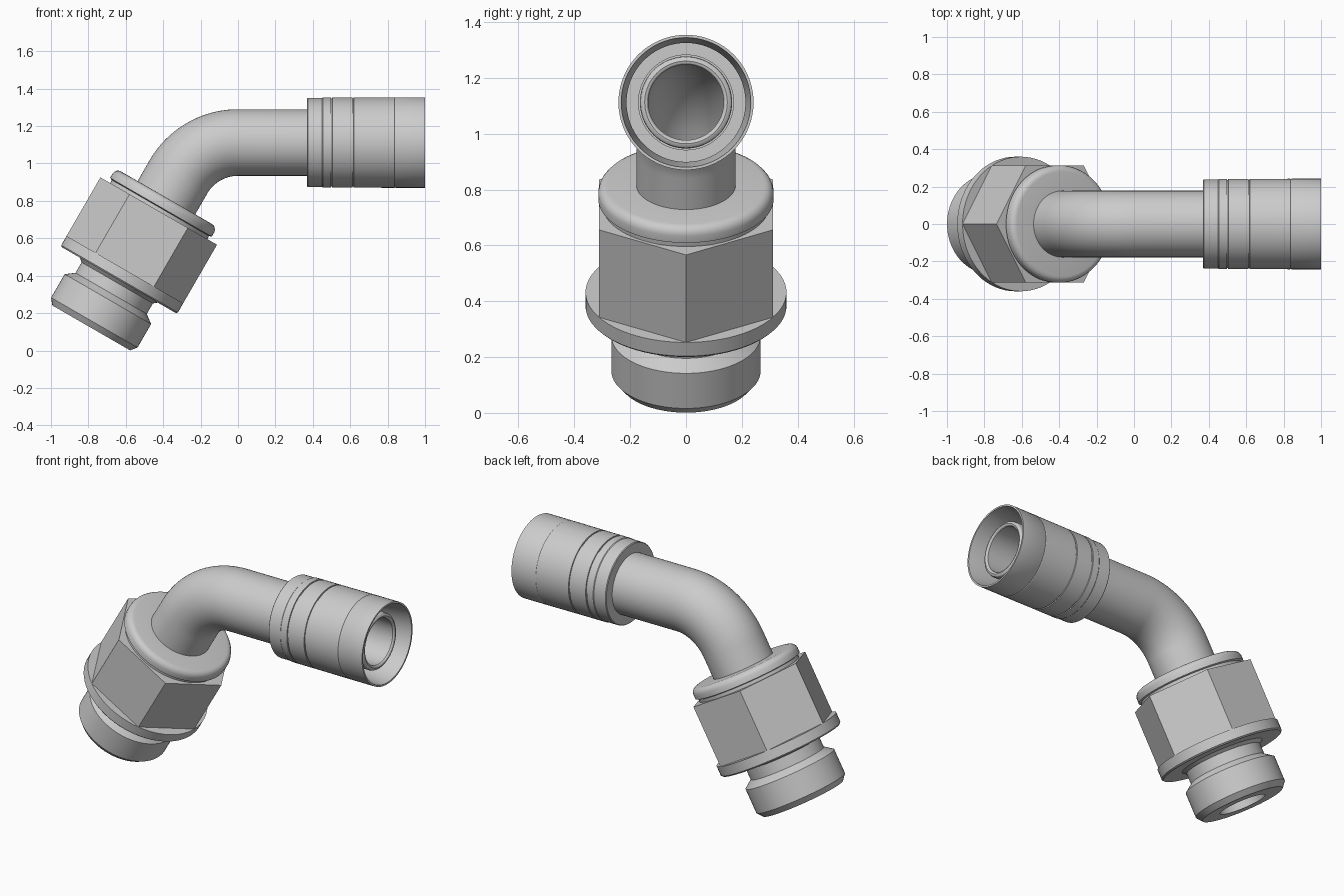
import bpy, bmesh, math
from mathutils import Vector

if "Cube" in bpy.data.objects:
    bpy.data.objects.remove(bpy.data.objects["Cube"])

# Centre line: lower leg tilted 60 degrees, 60 degree bend, then a level leg along +x
BEND_R = 0.368
AXIS_Z = 1.112
T0 = 0.644                                # bend start, measured along the centre line
T1 = T0 + BEND_R * math.pi / 3            # bend end, where x = 0
BORE = 0.135


def frame(t):
    """Centre point and in-plane side vector at distance t along the centre line."""
    a = math.pi / 3 * min(max((T1 - t) / (T1 - T0), 0), 1)
    along = Vector((math.cos(a), 0, math.sin(a)))
    side = Vector((math.sin(a), 0, -math.cos(a)))
    centre = Vector((0, 0, AXIS_Z - BEND_R)) - side * BEND_R
    return centre + along * (min(t - T0, 0) + max(t - T1, 0)), side


def turn(name, profile, sides=72):
    """Closed (distance, radius) profile turned around the centre line."""
    bm = bmesh.new()
    rings = []
    for t, r in profile:
        c, side = frame(t)
        ring = []
        for i in range(sides):
            a = 2 * math.pi * i / sides
            ring.append(bm.verts.new(c + side * r * math.cos(a) + Vector((0, r * math.sin(a), 0))))
        rings.append(ring)
    for k, ring in enumerate(rings):
        nxt = rings[(k + 1) % len(rings)]
        for i in range(sides):
            j = (i + 1) % sides
            bm.faces.new((ring[i], ring[j], nxt[j], nxt[i]))
    bmesh.ops.recalc_face_normals(bm, faces=bm.faces)
    mesh = bpy.data.meshes.new(name)
    bm.to_mesh(mesh)
    bm.free()
    ob = bpy.data.objects.new(name, mesh)
    bpy.context.collection.objects.link(ob)
    bpy.context.view_layer.objects.active = ob
    ob.select_set(True)
    bpy.ops.object.shade_smooth_by_angle(angle=math.radians(28))
    ob.select_set(False)
    return ob


def level(points):
    """Shift (x, radius) points on the level leg to centre line distances."""
    return [(T1 + x, r) for x, r in points]


# Screw-in end, undercut neck, round flange and rounded top collar
turn("threaded_body", [
    (-0.288, BORE), (-0.288, 0.24), (-0.255, 0.267), (-0.11, 0.267),
    (-0.075, 0.22), (-0.01, 0.22), (0.007, 0.24), (0.007, 0.352), (0.015, 0.36),
    (0.0717, 0.36), (0.0717, 0.25), (0.43, 0.25), (0.43, 0.30), (0.452, 0.30),
    (0.457, 0.314), (0.485, 0.314), (0.498, 0.310), (0.508, 0.302),
    (0.514, 0.292), (0.516, 0.28), (0.516, BORE)])

# Hexagon for the wrench
turn("hex_nut", [(0.0717, 0.24), (0.0717, 0.36), (0.4335, 0.36), (0.4335, 0.24)], 6)

# Bent hollow tube
path = [0.516] + [T0 + (T1 - T0) * i / 28 for i in range(29)] + [T1 + 0.37]
turn("bent_tube", [(t, 0.178) for t in path] + [(t, BORE) for t in reversed(path)])

# Crimp sleeve with grooves, open at the hose end
outside = [(0.37, 0.17), (0.37, 0.234), (0.374, 0.238), (0.45, 0.238), (0.454, 0.241)]
for x in (0.50, 0.615):
    outside += [(x - 0.004, 0.241), (x - 0.003, 0.235), (x + 0.003, 0.235), (x + 0.004, 0.241)]
outside += [(0.835, 0.242), (0.838, 0.240), (0.842, 0.242), (1.0, 0.242)]
inside = [(1.0, 0.232), (0.84, 0.213), (0.62, 0.213), (0.62, 0.17)]
turn("crimp_sleeve", level(outside + inside))

# Inner hose nipple with a rounded lip
turn("hose_nipple", level([(0.37, BORE), (0.37, 0.165), (0.935, 0.165), (0.944, 0.162),
                           (0.95, 0.155), (0.952, 0.148), (0.949, 0.140), (0.942, BORE)]))
